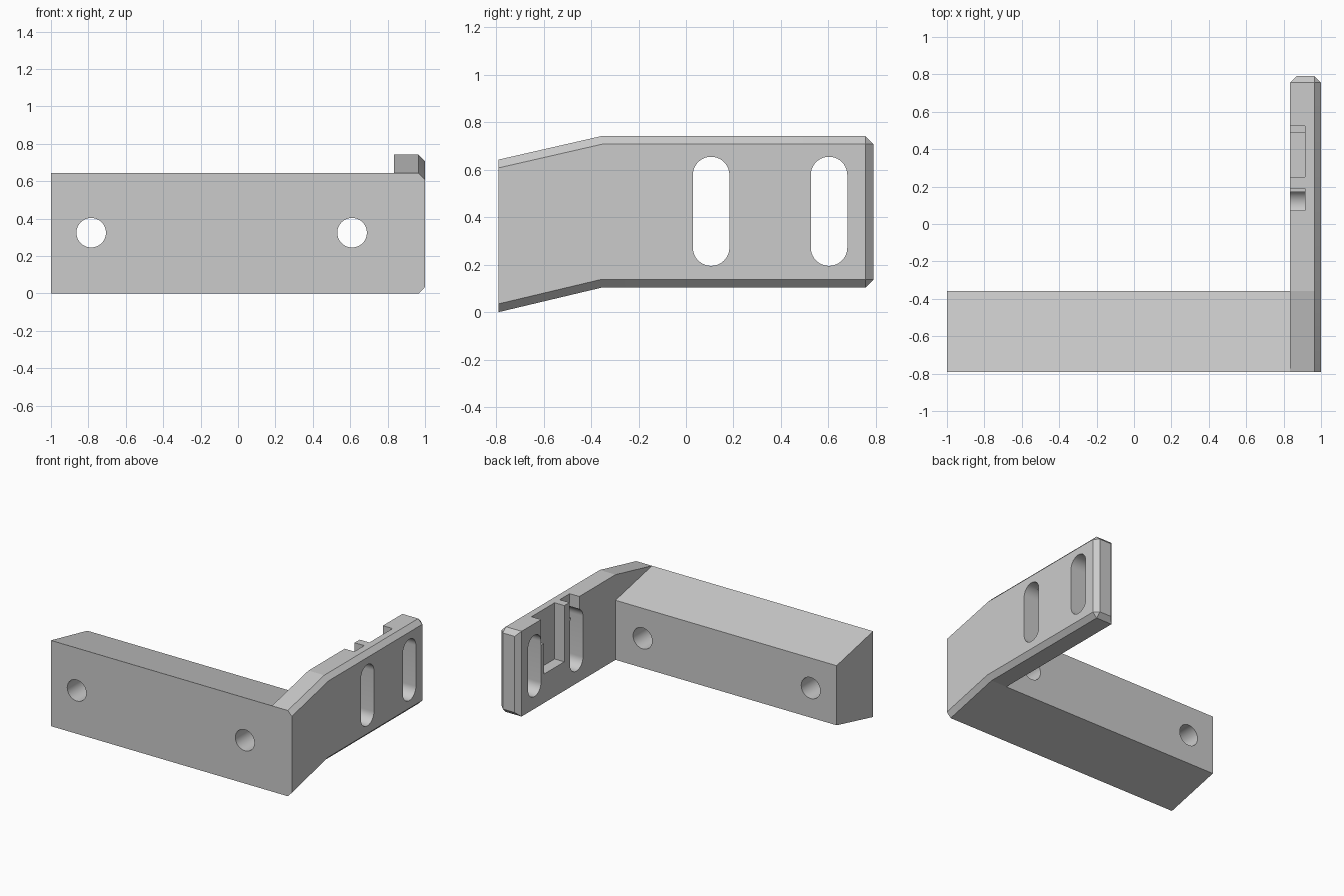
import bpy, bmesh, math

if "Cube" in bpy.data.objects:
    bpy.data.objects.remove(bpy.data.objects["Cube"])

grey = bpy.data.materials.new("plain grey")
grey.diffuse_color = (0.6, 0.6, 0.6, 1)
grey.use_nodes = True
grey.node_tree.nodes["Principled BSDF"].inputs["Base Color"].default_value = grey.diffuse_color


def prism(name, profile, x0, x1):
    """Extrude a (y, z) profile from x0 to x1."""
    bm = bmesh.new()
    a = [bm.verts.new((x0, y, z)) for y, z in profile]
    b = [bm.verts.new((x1, y, z)) for y, z in profile]
    bm.faces.new(a)
    bm.faces.new(b[::-1])
    n = len(profile)
    for i in range(n):
        j = (i + 1) % n
        bm.faces.new((a[j], a[i], b[i], b[j]))
    bmesh.ops.recalc_face_normals(bm, faces=bm.faces[:])
    mesh = bpy.data.meshes.new(name)
    bm.to_mesh(mesh)
    bm.free()
    mesh.materials.append(grey)
    obj = bpy.data.objects.new(name, mesh)
    bpy.context.collection.objects.link(obj)
    return obj


def cut(target, cutter):
    """Subtract the cutter, then remove it."""
    bpy.context.view_layer.objects.active = target
    mod = target.modifiers.new("cut", 'BOOLEAN')
    mod.operation = 'DIFFERENCE'
    mod.solver = 'EXACT'
    mod.object = cutter
    bpy.ops.object.modifier_apply(modifier=mod.name)
    bpy.data.objects.remove(cutter)


def box(y0, y1, z0, z1):
    return [(y0, z0), (y1, z0), (y1, z1), (y0, z1)]


def stadium(yc, r, z0, z1, n=20):
    """Upright slot outline with round ends."""
    pts = []
    for zc, start in ((z1 - r, 0), (z0 + r, math.pi)):
        for i in range(n + 1):
            t = start + math.pi * i / n
            pts.append((yc + r * math.cos(t), zc + r * math.sin(t)))
    return pts


IN, OUT, BEND, END, CH = 0.835, 1.0, -0.357, 0.79, 0.034

# Mounting bar with two bolt holes
bar = prism("mounting_bar", [(-END, 0), (BEND, 0.103), (BEND, 0.55), (-END, 0.643)], -1, IN)
for x in (-0.785, 0.61):
    bpy.ops.mesh.primitive_cylinder_add(vertices=48, radius=0.079, depth=2,
                                        location=(x, -0.5, 0.325),
                                        rotation=(math.pi / 2, 0, 0))
    hole = bpy.context.object
    hole.data.materials.append(grey)
    cut(bar, hole)

# Side plate, bent upward near the front
plate = prism("side_plate", [(-END, 0), (BEND, 0.103), (END, 0.103),
                             (END, 0.742), (BEND, 0.742), (-END, 0.643)], IN, OUT)

# Chamfers: outer long edges and all edges of the rear end
bm = bmesh.new()
bm.from_mesh(plate.data)
edges = []
for e in bm.edges:
    outer = all(v.co.x > OUT - 0.01 for v in e.verts)
    rear = all(v.co.y > END - 0.01 for v in e.verts)
    front = all(v.co.y < -END + 0.01 for v in e.verts)
    if (outer or rear) and not front:
        edges.append(e)
bmesh.ops.bevel(bm, geom=edges, offset=CH, offset_type='OFFSET', segments=1,
                profile=0.5, affect='EDGES')
bm.to_mesh(plate.data)
bm.free()

# Two long adjustment slots through the plate
for yc in (0.106, 0.603):
    cut(plate, prism("slot_cutter", stadium(yc, 0.077, 0.195, 0.655), 0.6, 1.2))

# Stepped pocket and small notch on the inner face, open at the top
pocket = [(0.25, 0.32), (0.49, 0.32), (0.49, 0.55), (0.525, 0.55), (0.525, 0.9), (0.25, 0.9)]
cut(plate, prism("pocket_cutter", pocket, 0.7, 0.915))
cut(plate, prism("notch_cutter", box(0.072, 0.19, 0.62, 0.9), 0.7, 0.915))

# Smooth the round walls, keep the edges sharp
for obj in (bar, plate):
    bpy.ops.object.select_all(action='DESELECT')
    obj.select_set(True)
    bpy.context.view_layer.objects.active = obj
    bpy.ops.object.shade_smooth_by_angle(angle=math.radians(12))
